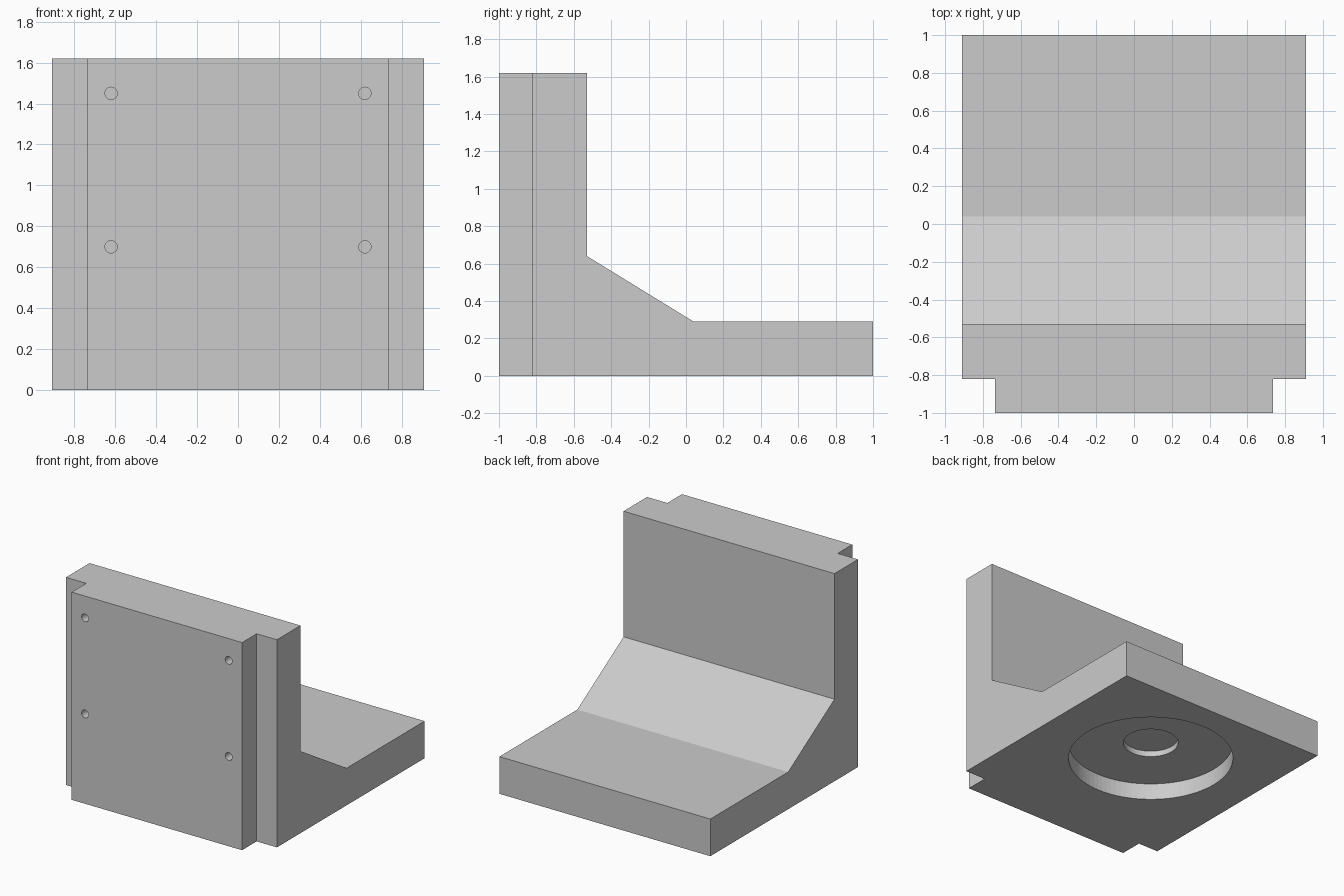
import bpy
import bmesh
import math
from mathutils import Matrix

if "Cube" in bpy.data.objects:
    bpy.data.objects.remove(bpy.data.objects["Cube"], do_unlink=True)

grey = bpy.data.materials.new("plain grey")
grey.use_nodes = True
colour = (0.6, 0.6, 0.6, 1)
grey.diffuse_color = colour
grey.node_tree.nodes["Principled BSDF"].inputs["Base Color"].default_value = colour

HALF_WIDTH, TOP = 0.91, 1.62


def add_object(name, bm):
    bmesh.ops.recalc_face_normals(bm, faces=bm.faces)
    mesh = bpy.data.meshes.new(name)
    bm.to_mesh(mesh)
    bm.free()
    mesh.materials.append(grey)
    obj = bpy.data.objects.new(name, mesh)
    bpy.context.collection.objects.link(obj)
    return obj


def cylinder(name, radius, depth, centre, along_y=False, sides=64):
    bm = bmesh.new()
    turn = Matrix.Rotation(math.pi / 2, 4, "X") if along_y else Matrix()
    bmesh.ops.create_cone(bm, cap_ends=True, segments=sides, radius1=radius,
                          radius2=radius, depth=depth,
                          matrix=Matrix.Translation(centre) @ turn)
    return add_object(name, bm)


def box(name, low, high):
    bm = bmesh.new()
    size = [h - l for l, h in zip(low, high)]
    middle = [(l + h) / 2 for l, h in zip(low, high)]
    bmesh.ops.create_cube(bm, size=1, matrix=Matrix.Translation(middle)
                          @ Matrix.Diagonal((*size, 1)))
    return add_object(name, bm)


# L-shaped bracket with a sloping inside corner: side profile (y, z) extruded in x
profile = [(-1, 0), (1, 0), (1, 0.29), (0.04, 0.29), (-0.53, 0.64),
           (-0.53, TOP), (-1, TOP)]
bm = bmesh.new()
side = bm.faces.new([bm.verts.new((-HALF_WIDTH, y, z)) for y, z in profile])
result = bmesh.ops.extrude_face_region(bm, geom=[side])
verts = [v for v in result["geom"] if isinstance(v, bmesh.types.BMVert)]
bmesh.ops.translate(bm, verts=verts, vec=(2 * HALF_WIDTH, 0, 0))
bracket = add_object("angle_bracket", bm)

cutters = []
for label, s in (("left", 1), ("right", -1)):
    # Full-height rebate on each front edge
    edges = sorted((s * 0.735, s * 1.2))
    cutters.append(box(label + "_rebate_cutter", (edges[0], -1.2, -0.2),
                       (edges[1], -0.82, TOP + 0.2)))
    # Blind screw holes in the front
    for level, z in (("lower", 0.70), ("upper", 1.45)):
        cutters.append(cylinder(f"{label}_{level}_hole_cutter", 0.03, 0.24,
                                (s * 0.62, -1, z), along_y=True, sides=32))

# Stepped round recess in the underside
cutters.append(cylinder("recess_cutter", 0.6, 0.26, (0, 0.19, 0), sides=96))
cutters.append(cylinder("inner_recess_cutter", 0.2, 0.35, (0, 0.19, 0)))

for cutter in cutters:
    cutter.hide_render = True
    cutter.hide_viewport = True
    cut = bracket.modifiers.new(cutter.name, "BOOLEAN")
    cut.operation = "DIFFERENCE"
    cut.solver = "EXACT"
    cut.object = cutter

# Smooth the curved walls, keep the edges sharp
bpy.context.view_layer.objects.active = bracket
bracket.select_set(True)
bpy.ops.object.shade_smooth_by_angle(angle=math.radians(30))
